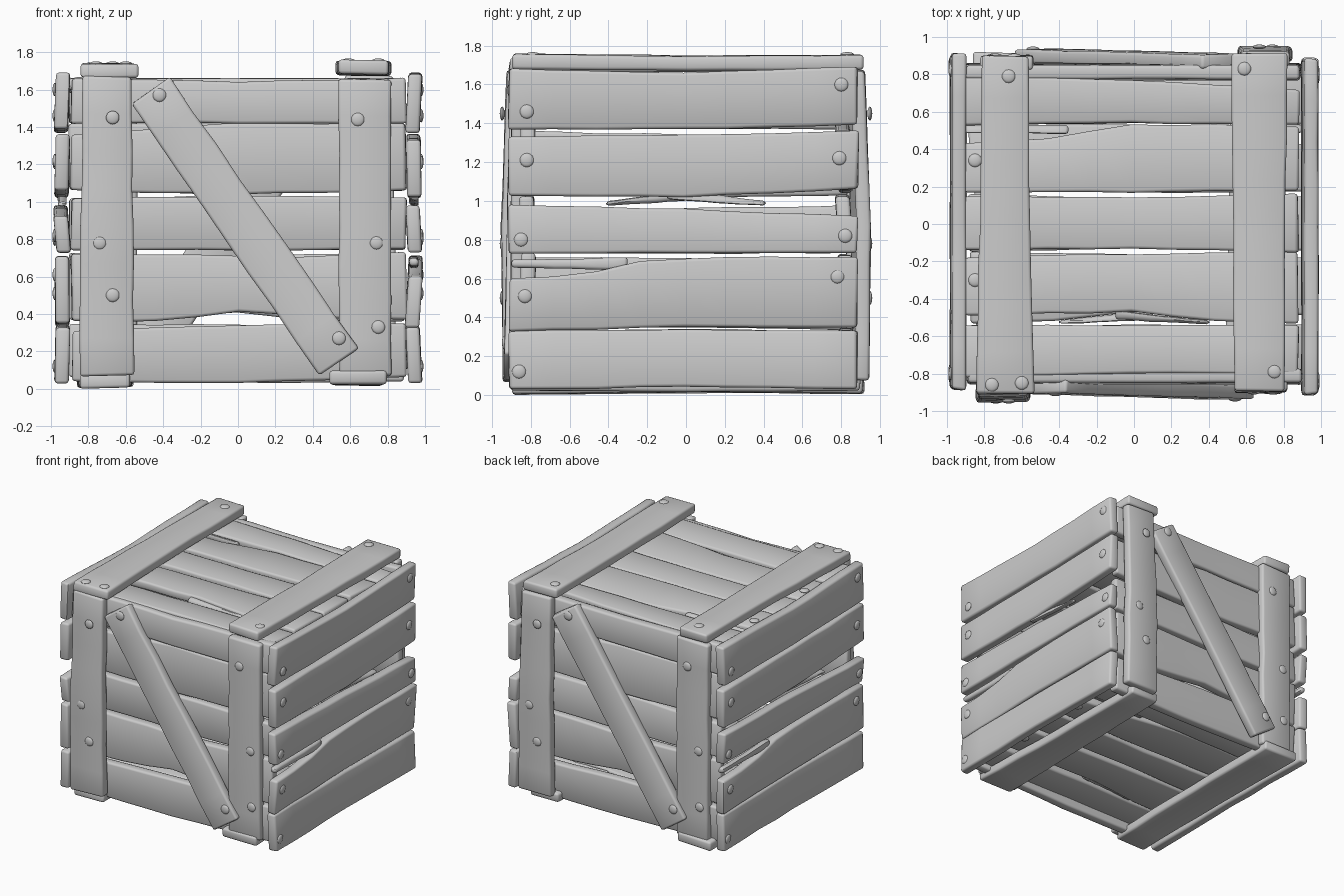
import bpy, bmesh, math, random
from mathutils import Matrix, Vector

if "Cube" in bpy.data.objects:
    bpy.data.objects.remove(bpy.data.objects["Cube"])
rng = random.Random(4)

wood = bpy.data.materials.new("grey_wood")
wood.use_nodes = True
wood.diffuse_color = (0.6, 0.6, 0.6, 1)
wood.node_tree.nodes["Principled BSDF"].inputs["Base Color"].default_value = wood.diffuse_color


def frame(u, v, d, origin=(0, 0, 0)):
    """Matrix from face coordinates (along, across, outward) to the crate."""
    m = Matrix((u, v, d)).transposed().to_4x4()
    m.translation = Vector(origin)
    return m


def finish(bm, name, matrix):
    bmesh.ops.transform(bm, matrix=matrix, verts=bm.verts)
    bmesh.ops.recalc_face_normals(bm, faces=bm.faces)
    mesh = bpy.data.meshes.new(name)
    bm.to_mesh(mesh)
    bm.free()
    mesh.materials.append(wood)
    mesh.shade_smooth()
    mesh.set_sharp_from_angle(angle=math.radians(50))
    bpy.context.collection.objects.link(bpy.data.objects.new(name, mesh))


def sample(points, t):
    """Value along evenly spaced points."""
    x = t * (len(points) - 1)
    i = min(int(x), len(points) - 2)
    return points[i] + (points[i + 1] - points[i]) * (x - i)


def board(name, matrix, start, end, low, high, depth, thick=0.07, wear=0.004, lean=0.01):
    """A worn board: lower and upper edge lines, slightly warped, rounded edges."""
    bm = bmesh.new()
    count = 9
    slant = rng.uniform(-lean, lean)
    rings = []
    for i in range(count):
        t = i / (count - 1)
        lo = sample(low, t) + rng.uniform(-wear, wear)
        hi = sample(high, t) + rng.uniform(-wear, wear)
        ring = []
        for v, d, side in ((lo, -1, -1), (hi, -1, 1), (hi, 1, 1), (lo, 1, -1)):
            u = start + (end - start) * t
            if i in (0, count - 1):
                u += rng.uniform(-wear, wear) * 2
            out = sample(depth, t) + d * thick / 2 + side * slant
            out += rng.uniform(-wear, wear) / 2
            ring.append(bm.verts.new((u, v, out)))
        rings.append(ring)
    for a, b in zip(rings, rings[1:]):
        for k in range(4):
            n = (k + 1) % 4
            bm.faces.new((a[k], a[n], b[n], b[k]))
    bm.faces.new(rings[0])
    bm.faces.new(rings[-1])
    bmesh.ops.recalc_face_normals(bm, faces=bm.faces)
    edges = [e for e in bm.edges if e.calc_face_angle() > 0.8]
    bmesh.ops.bevel(bm, geom=edges, offset=0.016, segments=2, profile=0.5, affect="EDGES")
    finish(bm, name, matrix)


def brace(name, matrix, centre, degrees, length, widths, depth, thick=0.075):
    """A reinforcing board laid at an angle on a face."""
    turn = Matrix.Translation((*centre, 0)) @ Matrix.Rotation(math.radians(degrees), 4, "Z")
    half = [w / 2 for w in widths]
    board(name, matrix @ turn, -length / 2, length / 2, [-h for h in half], half, depth, thick, lean=0.003)


def nails(name, matrix, spots, depth):
    """Low domed nail heads."""
    for u, v in spots:
        bm = bmesh.new()
        bmesh.ops.create_uvsphere(bm, u_segments=14, v_segments=8, radius=0.036)
        place = Matrix.Translation((u, v, depth)) @ Matrix.Diagonal((1, 1, 0.35, 1))
        finish(bm, name, matrix @ place)


def slats(name, matrix, start, end, rows, depth, thick=0.07):
    for low, high in rows:
        board(name, matrix, start, end, low, high, depth, thick)


X, Y, Z = Vector((1, 0, 0)), Vector((0, 1, 0)), Vector((0, 0, 1))

# Edge lines of the slats on each kind of face
front_rows = [
    ((1.42, 1.42, 1.42), (1.66, 1.64, 1.66)),
    ((1.06, 1.04, 1.06), (1.36, 1.42, 1.42)),
    ((0.74, 0.74, 0.75), (1.02, 1.03, 1.02)),
    ((0.36, 0.36, 0.41, 0.38, 0.37), (0.72, 0.72, 0.70, 0.73)),
    ((0.04, 0.03, 0.06), (0.31, 0.34, 0.35)),
]
side_rows = [
    ((1.37, 1.37, 1.39), (1.68, 1.66, 1.69)),
    ((1.03, 1.02, 1.06), (1.33, 1.34, 1.36)),
    ((0.73, 0.73, 0.73), (0.98, 0.96, 0.92)),
    ((0.33, 0.35, 0.35), (0.6, 0.61, 0.7, 0.71, 0.71, 0.71)),
    ((0.03, 0.04, 0.03), (0.33, 0.34, 0.33)),
]
top_rows = [
    ((0.53, 0.54, 0.53), (0.79, 0.77, 0.72)),
    ((0.17, 0.17, 0.18), (0.43, 0.46, 0.53, 0.53, 0.52)),
    ((-0.14, -0.13, -0.15), (0.15, 0.14, 0.16)),
    ((-0.49, -0.48, -0.47, -0.52, -0.53), (-0.18, -0.16, -0.15)),
    ((-0.82, -0.8, -0.8), (-0.54, -0.54, -0.54)),
]

# Front and back: slats, a proud and a flush upright, and a leaning diagonal
for side, s in (("front", 1), ("back", -1)):
    m = frame(X * s, Z, -Y * s)
    slats(side + "_slat", m, -0.89, 0.9, front_rows, (0.815, 0.815), 0.075)
    brace(side + "_upright", m, (-0.7, 0.87), 90, 1.6, (0.29, 0.28, 0.26), (0.905, 0.915, 0.885))
    brace(side + "_upright", m, (0.68, 0.86), 90, 1.59, (0.28, 0.28, 0.28), (0.86, 0.865, 0.86))
    brace(side + "_diagonal", m, (0.035, 0.87), -55.2, 1.77, (0.25, 0.25, 0.25), (0.87, 0.885, 0.9))
    nails(side + "_nail", m, [(-0.67, 1.45), (-0.74, 0.78), (-0.67, 0.5)], 0.947)
    nails(side + "_nail", m, [(0.64, 1.44), (0.74, 0.78), (0.75, 0.33)], 0.899)
    nails(side + "_diagonal_nail", m, [(-0.42, 1.57)], 0.908)
    nails(side + "_diagonal_nail", m, [(0.54, 0.27)], 0.936)

# Left and right: slats with split slivers
for side, s in (("left", 1), ("right", -1)):
    m = frame(Y * s, Z, X * s)
    flat = (0.94, 0.94)
    slats(side + "_slat", m, -0.91, 0.885, side_rows, flat, 0.075)
    board(side + "_sliver", m, -0.9, -0.3, (0.655, 0.65, 0.64), (0.7, 0.7, 0.71), flat, 0.05, 0.002)
    board(side + "_sliver", m, -0.1, 0.41, (1.01, 0.99, 0.975), (1.06, 1.03, 1.0), flat, 0.045, 0.002)
    nails(side + "_nail", m, [(-0.82, 1.46), (0.8, 1.6), (-0.82, 1.21), (0.79, 1.22), (-0.85, 0.8),
                              (0.82, 0.82), (-0.83, 0.51), (0.78, 0.61), (-0.86, 0.12)], 0.979)

# Top and bottom: slats and two cross boards
for side, s, base, near, far in (("top", 1, 0, -0.69, 0.67), ("bottom", -1, 1.76, -0.64, 0.71)):
    m = frame(X * s, Y, Z * s, (0, 0, base))
    flat = (1.62, 1.62)
    slats(side + "_slat", m, -0.91, 0.88, top_rows, flat, 0.065)
    board(side + "_sliver", m, -0.9, -0.35, (0.485, 0.485, 0.48), (0.53, 0.53, 0.53), flat, 0.05, 0.002)
    board(side + "_sliver", m, -0.1, 0.4, (-0.51, -0.525, -0.535), (-0.46, -0.49, -0.515), flat, 0.045, 0.002)
    brace(side + "_cross_board", m, (near, -0.005), 90, 1.81, (0.31, 0.27, 0.25), (1.7, 1.705, 1.7))
    brace(side + "_cross_board", m, (far, 0.01), 90, 1.81, (0.27, 0.28, 0.3), (1.72, 1.71, 1.715))
    nails(side + "_slat_nail", m, [(-0.85, 0.34), (-0.85, -0.3)], 1.654)

# Nails on the top cross boards
top = frame(X, Y, Z)
nails("top_nail", top, [(-0.67, 0.79), (-0.76, -0.86), (-0.6, -0.85)], 1.738)
nails("top_nail", top, [(0.59, 0.83), (0.75, -0.79)], 1.754)
